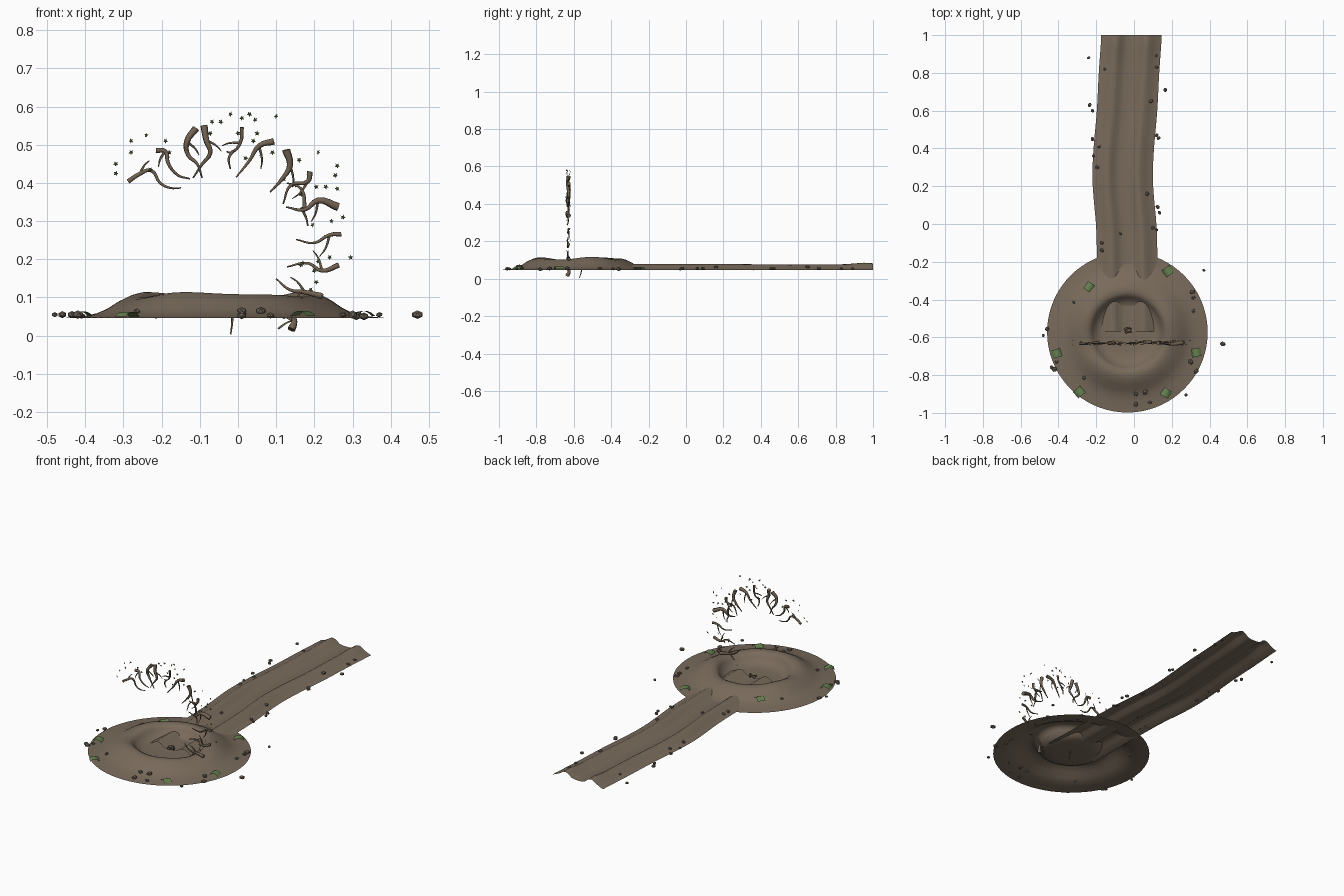
import bpy, bmesh, random
from math import sin, cos, pi
from mathutils import Vector, Matrix, Euler

if "Cube" in bpy.data.objects:
    bpy.data.objects.remove(bpy.data.objects["Cube"])

random.seed(4)


def material(name, rgb):
    m = bpy.data.materials.new(name)
    m.diffuse_color = (*rgb, 1)
    m.use_nodes = True
    m.node_tree.nodes["Principled BSDF"].inputs["Base Color"].default_value = m.diffuse_color
    return m


EARTH = material("earth", (0.19, 0.145, 0.105))
BARK = material("bark", (0.17, 0.125, 0.085))
STONE = material("stone", (0.16, 0.13, 0.105))
GREEN = material("green", (0.13, 0.22, 0.08))


def finish(name, bm, mat, smooth=False):
    me = bpy.data.meshes.new(name)
    bm.to_mesh(me)
    bm.free()
    for p in me.polygons:
        p.use_smooth = smooth
    ob = bpy.data.objects.new(name, me)
    me.materials.append(mat)
    bpy.context.collection.objects.link(ob)
    return ob


def interp(table, x):
    """Smoothly interpolated lookup in a table of (x, value)."""
    for (a, va), (b, vb) in zip(table, table[1:]):
        if x <= b:
            return va + (vb - va) * max(0, (x - a) / (b - a))
    return table[-1][1]


def skin(bm, rows, closed=False):
    for a, b in zip(rows, rows[1:]):
        n = len(a)
        for i in range(n if closed else n - 1):
            j = (i + 1) % n
            bm.faces.new((a[i], a[j], b[j], b[i]))


# Crater mound: revolved profile with a gently uneven rim
CX, CY = -0.035, -0.573
mound = [(0.1, 0.05), (0.14, 0.053), (0.17, 0.066), (0.185, 0.088), (0.195, 0.1),
         (0.21, 0.107), (0.23, 0.108), (0.25, 0.103), (0.28, 0.089), (0.31, 0.07),
         (0.335, 0.059), (0.37, 0.051), (0.425, 0.046)]
bm = bmesh.new()
rings = []
for r, z in mound:
    ring = []
    for i in range(72):
        a = 2 * pi * i / 72
        wob = 1 + 0.09 * sin(3 * a + 0.6) + 0.05 * sin(5 * a)
        h = 0.046 + (z - 0.046) * (wob if r > 0.17 else 1)
        ring.append(bm.verts.new((CX + r * cos(a), CY + r * sin(a), h)))
    rings.append(ring)
skin(bm, rings, True)
hub = bm.verts.new((CX, CY, 0.049))
for i in range(72):
    bm.faces.new((hub, rings[0][i], rings[0][(i + 1) % 72]))
bmesh.ops.recalc_face_normals(bm, faces=bm.faces)
finish("crater_mound", bm, EARTH, True)

# Winding track: two ridges with a sunken middle, running into the crater
centre = [(-0.58, -0.03), (-0.2, -0.035), (0, -0.04), (0.13, -0.054), (0.25, -0.062),
          (0.4, -0.055), (0.6, -0.036), (0.8, -0.027), (1, -0.012)]
section = [(-0.16, 0.047), (-0.14, 0.052), (-0.115, 0.064), (-0.095, 0.076), (-0.08, 0.079),
           (-0.06, 0.072), (-0.042, 0.058), (-0.02, 0.053), (0.02, 0.053), (0.042, 0.058),
           (0.06, 0.072), (0.08, 0.079), (0.095, 0.076), (0.115, 0.064), (0.14, 0.052), (0.16, 0.047)]
lift = [(-0.58, 1), (0.2, 1), (0.55, 0.88), (0.85, 0.95), (0.95, 1.2), (1, 1.1)]
bm = bmesh.new()
rows = []
for k in range(65):
    y = -0.57 + 1.57 * k / 64
    c = sum(interp(centre, y + d) for d in (-0.06, -0.03, 0, 0.03, 0.06)) / 5
    rows.append([bm.verts.new((c + u, y, 0.046 + (z - 0.046) * interp(lift, y))) for u, z in section])
skin(bm, rows)
finish("track", bm, EARTH, True)


# Roots: tapered tubes forming a broken arch
def root(points, thick=0.009, y=-0.63, twig=True, name="arch_root"):
    cu = bpy.data.curves.new(name, 'CURVE')
    cu.dimensions = '3D'
    cu.bevel_depth = 1
    cu.bevel_resolution = 1
    cu.resolution_u = 4
    cu.use_fill_caps = True

    def strand(pts, r0, r1):
        s = cu.splines.new('BEZIER')
        s.bezier_points.add(len(pts) - 1)
        for i, (bp, p) in enumerate(zip(s.bezier_points, pts)):
            bp.co = p
            bp.handle_left_type = bp.handle_right_type = 'AUTO'
            bp.radius = r0 + (r1 - r0) * i / (len(pts) - 1)

    pts = [Vector((px, y + random.uniform(-0.006, 0.006), pz)) for px, pz in points]
    strand(pts, thick, 0.002)
    if twig:
        d = pts[2] - pts[1]
        side = Vector((-d.z, 0.006, d.x)) * random.choice((-0.6, 0.6))
        strand([pts[1], pts[1] + d * 0.6 + side, pts[1] + d * 1.1 + side * 1.4], 0.004, 0.0012)
    tmp = bpy.data.objects.new("tmp", cu)
    bpy.context.collection.objects.link(tmp)
    dg = bpy.context.evaluated_depsgraph_get()
    me = bpy.data.meshes.new_from_object(tmp.evaluated_get(dg))
    bpy.data.objects.remove(tmp)
    me.materials.clear()
    me.materials.append(BARK)
    for p in me.polygons:
        p.use_smooth = True
    bpy.context.collection.objects.link(bpy.data.objects.new(name, me))


root([(-.288, .404), (-.257, .424), (-.228, .433), (-.204, .4), (-.178, .387), (-.149, .387)], .007)
root([(-.215, .485), (-.191, .483), (-.183, .452), (-.157, .42), (-.126, .411)], .008)
root([(-.11, .543), (-.134, .508), (-.131, .474), (-.107, .45), (-.094, .413)], .01)
root([(-.089, .55), (-.083, .512), (-.073, .478), (-.092, .452), (-.118, .413)], .01)
root([(.01, .546), (.006, .505), (-.018, .48), (-.03, .482)], .006)
root([(-.012, .485), (-.024, .465), (-.02, .437)], .005, twig=False)
root([(.094, .509), (.055, .497), (.031, .46), (-.005, .415)], .01)
root([(.126, .487), (.136, .446), (.115, .41), (.084, .376)], .011)
root([(.188, .43), (.183, .404), (.14, .396), (.118, .345)], .008)
root([(.262, .337), (.209, .354), (.175, .33), (.126, .337)], .012)
root([(.175, .335), (.165, .385), (.128, .4)], .006, twig=False)
root([(.165, .335), (.178, .31), (.183, .288)], .004, twig=False)
root([(.27, .266), (.24, .264), (.2, .243), (.152, .252)], .007)
root([(.264, .185), (.22, .17), (.183, .19), (.128, .18)], .008)
root([(.22, .104), (.175, .114), (.136, .12), (.1, .149)], .009)
root([(.14, .016), (.148, .038), (.138, .07), (.165, .115)], .011)
root([(.105, .018), (.13, .035), (.148, .04)], .003, twig=False)
root([(-.016, .075), (-.015, .04), (-.019, .004)], .004, -0.565, False, "crater_root")
root([(-.05, .06), (-.03, .068), (-.015, .06)], .007, -0.557, False, "crater_root")
root([(-.045, .064), (-.03, .06), (-.012, .066)], .006, -0.575, False, "crater_root")

# Star-shaped leaves scattered round the arch (x, z in hundredths)
leaves = [(-28, 51), (-24, 52.5), (-28, 48), (-32, 45), (-32, 42.5), (-23, 43.5), (-19, 51), (-18, 48),
          (-7.3, 53), (-6.8, 56), (-4.5, 56), (-2, 58), (1, 57), (3, 58), (4.5, 56.5), (10, 57.5), (5, 53),
          (4, 51), (7.3, 50.5), (9, 48), (0, 53), (2, 46.5), (6, 47.5), (21, 48), (16, 46), (26, 44.5),
          (25.5, 42), (18.5, 41), (12, 41), (15, 39.5), (20.5, 39), (23, 39), (26, 38.5), (16.5, 37),
          (19.5, 29), (27.5, 31), (24.5, 30), (25, 26.5), (21, 19.5), (24, 20.5), (29.5, 20.5), (20, 17),
          (20.5, 14), (17, 19), (22, 10.5), (16.5, 18.5), (19, 12)]
bm = bmesh.new()
for x, z in leaves:
    rot = Euler((random.uniform(-.5, .5), random.uniform(0, 6), random.uniform(-.5, .5))).to_matrix()
    pos = Vector((x / 100, -0.63 + random.uniform(-.012, .012), z / 100))
    vs = []
    for i in range(10):
        r = 0.0035 if i % 2 else 0.0075
        vs.append(bm.verts.new(pos + rot @ Vector((r * cos(i * pi / 5), 0, r * sin(i * pi / 5)))))
    mid = bm.verts.new(pos + rot @ Vector((0, -0.002, 0)))
    for i in range(10):
        bm.faces.new((mid, vs[i], vs[(i + 1) % 10]))
finish("star_leaves", bm, GREEN)

# Small stones (x, y in hundredths)
stones = [(-24, 88), (-15.5, 82), (-23.5, 63), (-22, 60), (-18.5, 41), (-21.5, 36), (-22, 45), (-19.5, 30),
          (12, 89), (12, 83), (16.5, 71), (9, 65), (12, 47), (13, 45.5), (7, 16), (12.5, 9), (13.5, 6),
          (10, -2), (12, -3), (-17, -10), (-17, -14), (-7, -5), (37, -24.5), (-48, -59), (-46, -55.5),
          (-43.5, -76), (-42, -77), (-41, -73), (47, -63.5), (31, -36), (31.5, -39), (31.5, -46),
          (30, -73), (33, -78), (-26.5, -81.5), (6, -89), (1, -95.5), (1, -90), (8.5, -94.5),
          (27.5, -90.5), (-32, -41.5)]
bm = bmesh.new()
for x, y in stones:
    s = random.uniform(.008, .012) if y > -30 else random.uniform(.009, .015)
    p = Vector((x / 100, y / 100, 0.055))
    r = (p - Vector((CX, CY, 0.055))).length
    if r < 0.42:
        p.z = interp(mound, r) + 0.004
    elif y > -20 and abs(p.x - interp(centre, p.y)) < 0.16:
        p.z = interp(section, p.x - interp(centre, p.y)) + 0.003
    M = Matrix.Translation(p) @ Euler((0, 0, random.uniform(0, 6))).to_matrix().to_4x4() \
        @ Matrix.Diagonal((1.1, 0.9, 0.75, 1))
    bmesh.ops.create_icosphere(bm, subdivisions=1, radius=s, matrix=M)
finish("stones", bm, STONE)

# Bent moss cards round the edge of the mound
bm = bmesh.new()
for x, y, turn in [(.18, -.25, .6), (-.235, -.335, -.6), (-.41, -.685, .3), (.33, -.68, .2),
                   (-.29, -.89, .7), (.17, -.895, -.5)]:
    r = (Vector((x, y)) - Vector((CX, CY))).length
    M = Matrix.Translation((x, y, interp(mound, r) + 0.002)) @ Matrix.Rotation(turn, 4, 'Z')
    rows = []
    for i in range(6):
        t = i / 5 * 2 - 1
        rows.append([bm.verts.new(M @ Vector((t * 0.025, s * 0.022, 0.013 * (1 - t * t)))) for s in (-1, 1)])
    skin(bm, rows)
finish("moss_cards", bm, GREEN)
